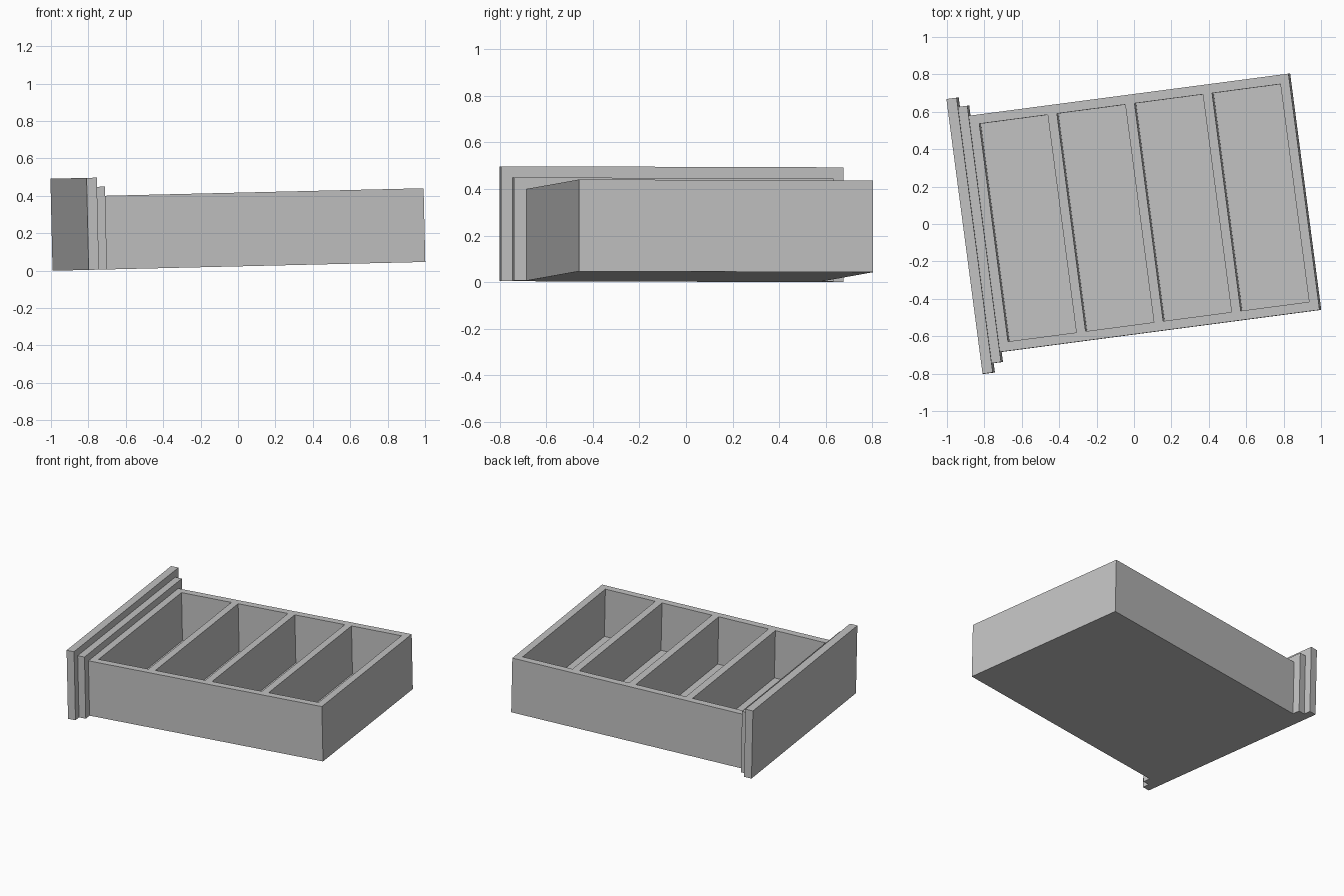
import bpy, bmesh, math
from mathutils import Matrix, Vector

if "Cube" in bpy.data.objects:
    bpy.data.objects.remove(bpy.data.objects["Cube"])

grey = bpy.data.materials.new("plain grey")
grey.diffuse_color = (0.54, 0.54, 0.54, 1)
grey.use_nodes = True
grey.node_tree.nodes["Principled BSDF"].inputs["Base Color"].default_value = grey.diffuse_color

# Whole drawer is turned a little and tipped slightly up at the rear
POSE = (Matrix.Translation((0, 0, 0.023))
        @ Matrix.Rotation(math.radians(-1.35), 4, 'Y')
        @ Matrix.Rotation(math.radians(7.5), 4, 'Z'))
MID = 0.051      # centre line of the drawer across its width
WALL = 0.05      # thickness of walls, dividers and floor


def boxes(name, specs):
    """One object made of boxes given as (x0, x1, half width, z0, z1)."""
    bm = bmesh.new()
    for x0, x1, half, z0, z1 in specs:
        size = Vector((x1 - x0, 2 * half, z1 - z0))
        centre = Vector(((x0 + x1) / 2, MID, (z0 + z1) / 2))
        bmesh.ops.create_cube(bm, size=1, matrix=Matrix.Translation(centre)
                              @ Matrix.Diagonal(size.to_4d()))
    mesh = bpy.data.meshes.new(name)
    bm.to_mesh(mesh)
    bm.free()
    mesh.materials.append(grey)
    ob = bpy.data.objects.new(name, mesh)
    bpy.context.collection.objects.link(ob)
    ob.matrix_world = POSE
    return ob


# Stepped drawer front
boxes("front_panel", [(-0.896, -0.841, 0.741, 0, 0.492)])
boxes("front_step", [(-0.841, -0.791, 0.691, 0, 0.443)])

# Drawer body
X0, X1, HALF, TOP = -0.791, 0.933, 0.637, 0.394
body = boxes("drawer_body", [(X0, X1, HALF, 0, TOP)])

# Four equal compartments cut from the top
pitch = (X1 - X0 - WALL) / 4
pockets = boxes("compartment_cutter", [
    (X0 + WALL + i * pitch, X0 + (i + 1) * pitch, HALF - WALL, WALL, TOP + 0.1)
    for i in range(4)])
pockets.hide_render = True
pockets.hide_viewport = True
cut = body.modifiers.new("compartments", 'BOOLEAN')
cut.operation = 'DIFFERENCE'
cut.solver = 'EXACT'
cut.object = pockets
